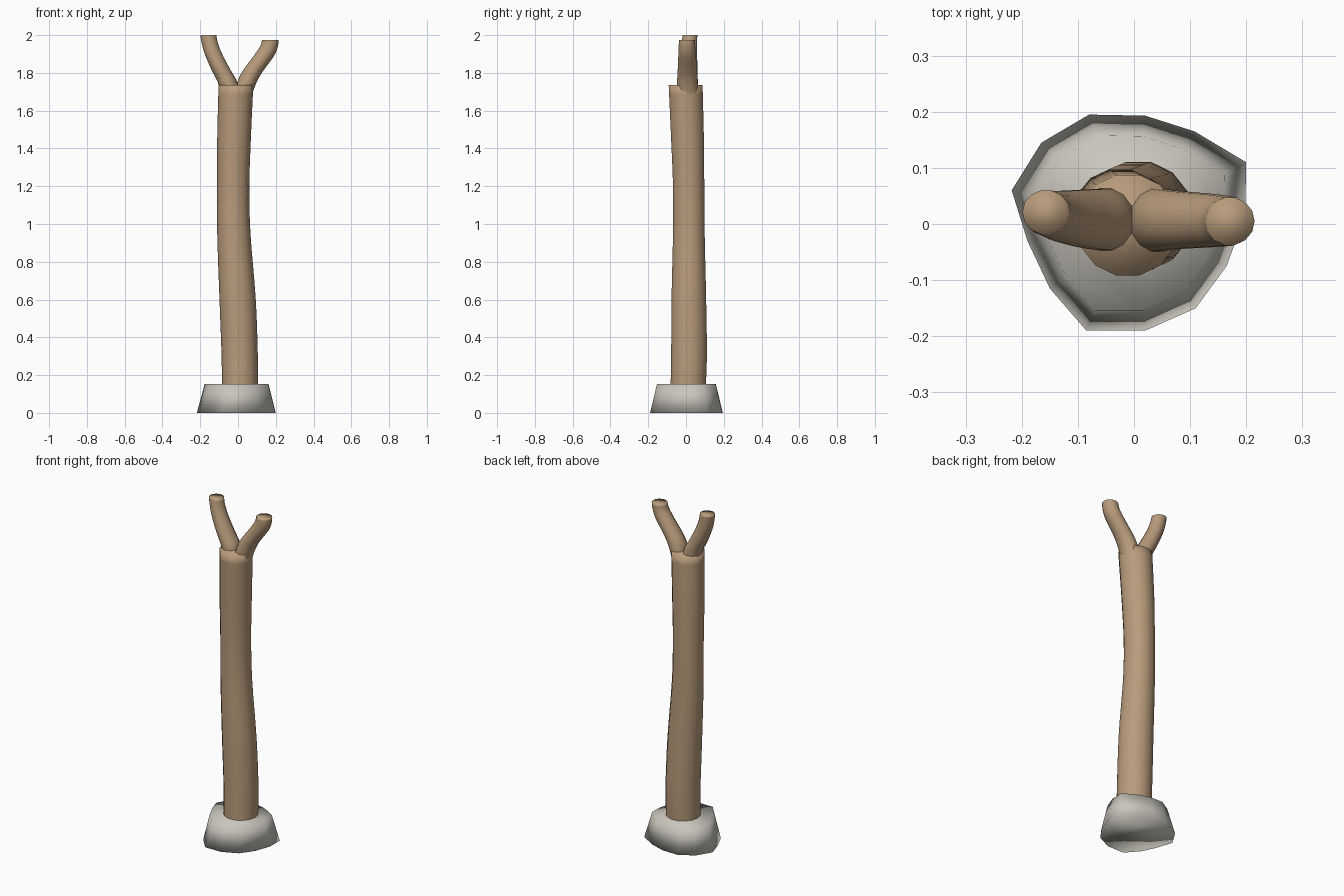
import bpy, bmesh
from math import sin, cos, pi, radians

if "Cube" in bpy.data.objects:
    bpy.data.objects.remove(bpy.data.objects["Cube"])


def material(name, rgb):
    m = bpy.data.materials.new(name)
    m.diffuse_color = (*rgb, 1)
    m.use_nodes = True
    m.node_tree.nodes["Principled BSDF"].inputs["Base Color"].default_value = m.diffuse_color
    return m


def loft(name, rings, mat):
    """Skin a list of equal-sized point rings, cap both ends, shade smooth."""
    bm = bmesh.new()
    loops = [[bm.verts.new(p) for p in ring] for ring in rings]
    n = len(loops[0])
    for a, b in zip(loops, loops[1:]):
        for i in range(n):
            j = (i + 1) % n
            bm.faces.new((a[i], a[j], b[j], b[i]))
    bm.faces.new(loops[0][::-1])
    bm.faces.new(loops[-1])
    for f in bm.faces:
        f.smooth = True
    me = bpy.data.meshes.new(name)
    bm.to_mesh(me)
    bm.free()
    me.materials.append(mat)
    ob = bpy.data.objects.new(name, me)
    bpy.context.collection.objects.link(ob)
    return ob


def spline(path, steps=4):
    """Catmull-Rom through the path rows."""
    out = []
    for k in range(len(path) - 1):
        a, b, c, d = (path[max(0, min(len(path) - 1, k + o))] for o in (-1, 0, 1, 2))
        for s in range(steps):
            t = s / steps
            out.append([0.5 * (2 * q + (r - p) * t + (2 * p - 5 * q + 4 * r - w) * t * t
                               + (3 * q - p - 3 * r + w) * t ** 3)
                        for p, q, r, w in zip(a, b, c, d)])
    return out + [path[-1]]


def limb(name, path, mat, sides=14):
    """path rows: x, y, z, x radius, y radius"""
    rings = [[(x + rx * cos(2 * pi * i / sides), y + ry * sin(2 * pi * i / sides), z)
              for i in range(sides)] for x, y, z, rx, ry in spline(path)]
    return loft(name, rings, mat)


wood = material("wood", (0.48, 0.33, 0.20))
stone = material("stone", (0.58, 0.56, 0.50))

# Irregular tapered stone footing
outline = [(0.20, 0.11), (0.108, 0.165), (0.02, 0.193), (-0.08, 0.195), (-0.165, 0.145),
           (-0.218, 0.06), (-0.19, -0.03), (-0.15, -0.115), (-0.085, -0.19),
           (0.02, -0.19), (0.11, -0.15), (0.165, -0.075), (0.198, 0.015)]
loft("stone_base", [[(x * s, y * s, z) for x, y in outline]
                    for s, z in ((1, 0), (0.81, 0.152))], stone)

# Gently bent trunk
limb("trunk", [(0.01, 0.01, 0.10, 0.095, 0.095),
               (0.009, 0.016, 0.30, 0.096, 0.097),
               (-0.002, 0.015, 0.60, 0.096, 0.094),
               (-0.022, 0.015, 0.95, 0.088, 0.086),
               (-0.025, 0.014, 1.20, 0.085, 0.085),
               (-0.021, 0.008, 1.45, 0.089, 0.089),
               (-0.011, -0.002, 1.735, 0.092, 0.092)], wood)

# Forked branches
limb("left_branch", [(-0.042, 0.008, 1.68, 0.048, 0.057),
                     (-0.055, 0.008, 1.75, 0.052, 0.056),
                     (-0.092, 0.010, 1.82, 0.050, 0.052),
                     (-0.130, 0.014, 1.90, 0.046, 0.046),
                     (-0.150, 0.018, 1.96, 0.043, 0.042),
                     (-0.157, 0.021, 2.00, 0.042, 0.040)], wood)
limb("right_branch", [(0.030, 0.007, 1.68, 0.044, 0.058),
                      (0.042, 0.007, 1.735, 0.050, 0.057),
                      (0.072, 0.007, 1.80, 0.054, 0.053),
                      (0.137, 0.006, 1.89, 0.054, 0.048),
                      (0.164, 0.005, 1.94, 0.047, 0.045),
                      (0.171, 0.005, 1.975, 0.044, 0.043)], wood)
